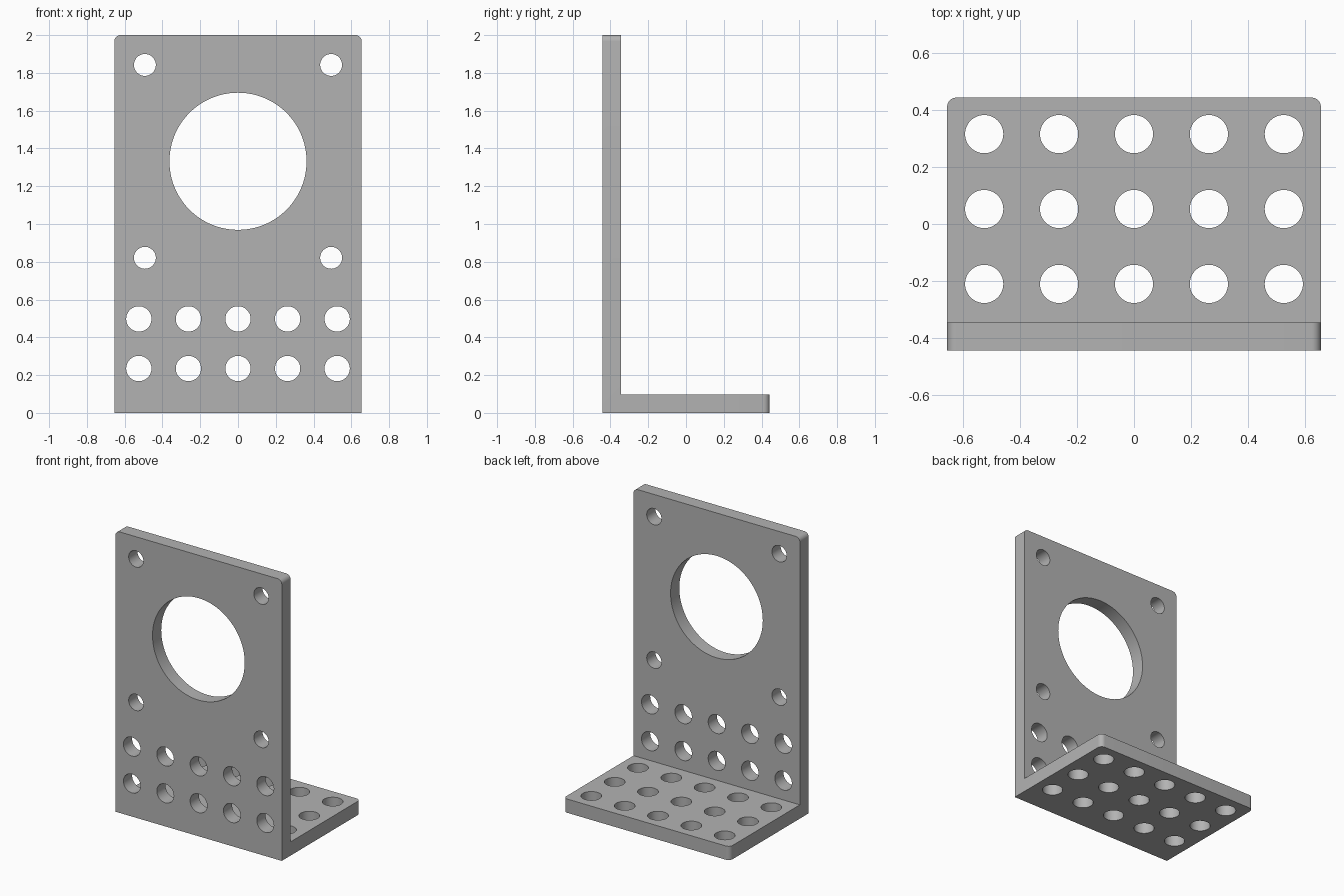
import bpy
import bmesh
from math import radians
from mathutils import Matrix, Vector

cube = bpy.data.objects.get("Cube")
if cube:
    bpy.data.objects.remove(cube, do_unlink=True)

HALF_W, HALF_D, HEIGHT, THICK = 0.655, 0.443, 2.0, 0.098
CORNER = 0.033
PITCH = 0.2625

grey = bpy.data.materials.new("plain grey")
grey.use_nodes = True
colour = (0.45, 0.45, 0.45, 1)
grey.diffuse_color = colour
grey.node_tree.nodes["Principled BSDF"].inputs["Base Color"].default_value = colour


def add_object(name, bm):
    bmesh.ops.recalc_face_normals(bm, faces=bm.faces)
    mesh = bpy.data.meshes.new(name)
    bm.to_mesh(mesh)
    bm.free()
    mesh.materials.append(grey)
    obj = bpy.data.objects.new(name, mesh)
    bpy.context.collection.objects.link(obj)
    return obj


def add_cylinder(bm, centre, radius, axis, segments):
    turn = Matrix.Rotation(radians(90), 4, "X") if axis == "Y" else Matrix()
    bmesh.ops.create_cone(bm, cap_ends=True, segments=segments, radius1=radius,
                          radius2=radius, depth=THICK * 1.6,
                          matrix=Matrix.Translation(centre) @ turn)


# L-shaped bracket: side profile extruded across the width
inner = -HALF_D + THICK
profile = [(-HALF_D, 0), (HALF_D, 0), (HALF_D, THICK),
           (inner, THICK), (inner, HEIGHT), (-HALF_D, HEIGHT)]
bm = bmesh.new()
face = bm.faces.new([bm.verts.new((-HALF_W, y, z)) for y, z in profile])
side = bmesh.ops.extrude_face_region(bm, geom=[face])
bmesh.ops.translate(bm, vec=Vector((2 * HALF_W, 0, 0)),
                    verts=[v for v in side["geom"] if isinstance(v, bmesh.types.BMVert)])

# Rounded outer corners of the two plates
corners = []
for e in bm.edges:
    a, b = (v.co for v in e.verts)
    top = min(a.z, b.z) > HEIGHT - 0.01
    back = min(a.y, b.y) > HALF_D - 0.01
    if abs(a.x - b.x) < 0.01 and (top or back):
        corners.append(e)
bmesh.ops.bevel(bm, geom=corners, offset=CORNER, segments=8, profile=0.5, affect="EDGES")
bracket = add_object("angle_bracket", bm)

# Hole cutters
bm = bmesh.new()
wall_y = -HALF_D + THICK / 2
add_cylinder(bm, (0, wall_y, 1.332), 0.363, "Y", 96)
for x in (-0.493, 0.493):
    for z in (0.821, 1.842):
        add_cylinder(bm, (x, wall_y, z), 0.058, "Y", 48)
for column in range(-2, 3):
    x = column * PITCH
    for row in range(2):
        add_cylinder(bm, (x, wall_y, 0.235 + row * PITCH), 0.067, "Y", 48)
    for row in range(3):
        add_cylinder(bm, (x, -0.21 + row * PITCH, THICK / 2), 0.067, "Z", 48)
cutter = add_object("hole_cutter", bm)
cutter.hide_render = True

# Cut the holes, then drop the cutter
cut = bracket.modifiers.new("holes", "BOOLEAN")
cut.operation = "DIFFERENCE"
cut.solver = "EXACT"
cut.object = cutter
bpy.ops.object.select_all(action="DESELECT")
bpy.context.view_layer.objects.active = bracket
bracket.select_set(True)
bpy.ops.object.modifier_apply(modifier=cut.name)
bpy.data.objects.remove(cutter, do_unlink=True)
bpy.ops.object.shade_smooth_by_angle(angle=radians(30))
